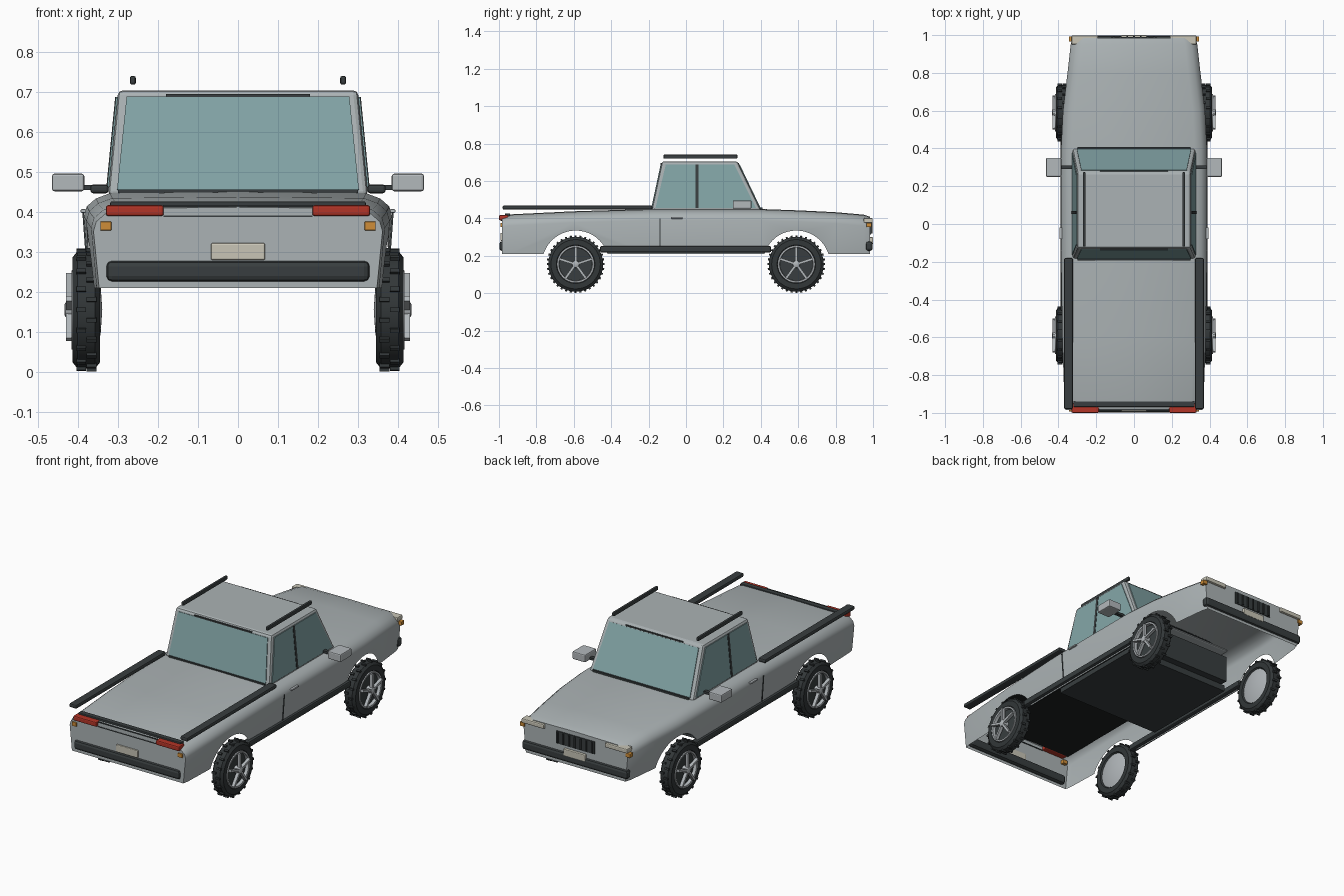
import bpy, bmesh, math
from mathutils import Vector, Matrix

if "Cube" in bpy.data.objects:
    bpy.data.objects.remove(bpy.data.objects["Cube"])


def material(name, r, g, b):
    m = bpy.data.materials.new(name)
    m.diffuse_color = (r, g, b, 1)
    m.use_nodes = True
    m.node_tree.nodes["Principled BSDF"].inputs["Base Color"].default_value = m.diffuse_color
    return m


PAINT = material("grey paint", .41, .45, .46)
GLASS = material("teal glass", .23, .38, .39)
TRIM = material("dark trim", .04, .048, .05)
RUBBER = material("tyre rubber", .032, .038, .04)
BLACK = material("black underside", .012, .014, .015)
SILVER = material("silver", .45, .48, .50)
RED = material("red lamp", .45, .035, .02)
AMBER = material("amber lamp", .62, .27, .04)
CREAM = material("cream", .58, .56, .47)


def add(name, bm, mat, smooth=None, bevel=0):
    bmesh.ops.recalc_face_normals(bm, faces=bm.faces)
    me = bpy.data.meshes.new(name)
    bm.to_mesh(me)
    bm.free()
    ob = bpy.data.objects.new(name, me)
    bpy.context.collection.objects.link(ob)
    me.materials.append(mat)
    if bevel:
        mod = ob.modifiers.new("bevel", 'BEVEL')
        mod.width, mod.segments = bevel, 2
    if smooth:
        shade(ob, smooth)
    return ob


def shade(ob, angle):
    bpy.ops.object.select_all(action='DESELECT')
    ob.select_set(True)
    bpy.context.view_layer.objects.active = ob
    bpy.ops.object.shade_smooth_by_angle(angle=math.radians(angle))


def box(name, x, y, z, mat, bevel=0, mirror=False):
    """Box from (min, max) ranges, optionally repeated on the other side."""
    for s in ((1, -1) if mirror else (1,)):
        bm = bmesh.new()
        bmesh.ops.create_cube(bm, size=1)
        for v in bm.verts:
            t = [r[0] + (c + .5) * (r[1] - r[0]) for c, r in zip(v.co, (x, y, z))]
            v.co = (t[0] * s, t[1], t[2])
        add(name + ("_left" if s < 0 else "_right" if mirror else ""), bm, mat, bevel=bevel)


def panel(name, pts, mat, thick=.008):
    bm = bmesh.new()
    bm.faces.new([bm.verts.new(p) for p in pts])
    ob = add(name, bm, mat)
    mod = ob.modifiers.new("thickness", 'SOLIDIFY')
    mod.thickness, mod.offset = thick, 0


def lathe(bm, profile, steps):
    """Revolve (x, radius) points around the x axis."""
    rings = []
    for k in range(steps):
        a = 2 * math.pi * k / steps
        rings.append([bm.verts.new((x, r * math.cos(a), r * math.sin(a))) for x, r in profile])
    for k in range(steps):
        p, q = rings[k], rings[(k + 1) % steps]
        for i in range(len(profile) - 1):
            bm.faces.new((p[i], p[i + 1], q[i + 1], q[i]))
    bmesh.ops.remove_doubles(bm, verts=bm.verts, dist=1e-5)


# Body shell: lofted stations of (y, half width, top height)
AXLE, WZ, ARCH = .59, .155, .18
stations = [(-.985, .362, .412), (-.95, .368, .421), (-.6, .38, .438), (-.2, .386, .45),
            (.4, .386, .45), (.6, .376, .443), (.8, .352, .433), (.95, .335, .42), (.985, .325, .408)]
bm = bmesh.new()
rows = []
for y, w, t in stations:
    half = [(w - .014, .21), (w, t - .06), (w - .007, t - .036), (w - .03, t - .016), (w - .065, t - .003)]
    pts = half + [(0, t)] + [(-x, z) for x, z in reversed(half)]
    rows.append([bm.verts.new((x, y, z)) for x, z in pts])
for a, b in zip(rows, rows[1:]):
    for i in range(len(a)):
        j = (i + 1) % len(a)
        bm.faces.new((a[i], a[j], b[j], b[i]))
bm.faces.new(rows[0])
bm.faces.new(rows[-1])
body = add("body_shell", bm, PAINT)

# Wheel arches cut through the sides
for y in (-AXLE, AXLE):
    bm = bmesh.new()
    lathe(bm, [(-.6, 0), (-.6, ARCH), (.6, ARCH), (.6, 0)], 48)
    bmesh.ops.translate(bm, verts=bm.verts, vec=(0, y, WZ))
    cutter = add("arch_cutter", bm, PAINT)
    cutter.hide_render = True
    cutter.hide_set(True)
    mod = body.modifiers.new("arch", 'BOOLEAN')
    mod.operation, mod.object, mod.solver = 'DIFFERENCE', cutter, 'EXACT'
dg = bpy.context.evaluated_depsgraph_get()
bm = bmesh.new()
bm.from_mesh(bpy.data.meshes.new_from_object(body.evaluated_get(dg)))
body.modifiers.clear()


# Open the underside, leaving a thin shell
def open_face(f):
    if all(abs(v.co.z - .21) < .001 for v in f.verts):
        return True
    return any(all(abs(math.hypot(v.co.y - y, v.co.z - WZ) - ARCH) < .003 for v in f.verts)
               for y in (-AXLE, AXLE))


bmesh.ops.delete(bm, geom=[f for f in bm.faces if open_face(f)], context='FACES')
bm.to_mesh(body.data)
bm.free()
shade(body, 35)

# Underside
box("cab_floor", (-.33, .33), (-.22, .36), (.215, .25), TRIM)
box("firewall", (-.31, .31), (.36, .40), (.25, .40), TRIM)
box("bed_underside", (-.335, .335), (-.95, -.2), (.39, .398), BLACK)

# Cab: tapered block with glass plates
Z0, Z1 = .44, .705


def mix(a, b, z):
    return a + (b - a) * (z - Z0) / (Z1 - Z0)


def side_x(z): return mix(.326, .30, z)
def rear_y(z): return mix(-.185, -.128, z)
def front_y(z): return mix(.402, .275, z)


bm = bmesh.new()
lo, hi = [[bm.verts.new((sx * side_x(z), f(z), z)) for sx, f in
           ((-1, rear_y), (1, rear_y), (1, front_y), (-1, front_y))] for z in (Z0, Z1)]
bm.faces.new(lo)
bm.faces.new(hi)
for i in range(4):
    j = (i + 1) % 4
    bm.faces.new((lo[i], lo[j], hi[j], hi[i]))
add("cab", bm, PAINT, bevel=.012)
a, b = .455, .688
for name, f in (("rear_window", rear_y), ("windscreen", front_y)):
    panel(name, [(-.303, f(a), a), (.303, f(a), a), (.279, f(b), b), (-.279, f(b), b)], GLASS)
for s in (-1, 1):
    def side(name, pts, mat, thick=.008):
        panel(name, [(s * side_x(z), y, z) for y, z in pts], mat, thick)
    side("rear_quarter_glass", [(-.163, a), (.052, a), (.052, b), (-.108, b)], GLASS)
    side("door_glass", [(.068, a), (.375, a), (.258, b), (.068, b)], GLASS)
    side("door_pillar", [(.052, a), (.068, a), (.068, b), (.052, b)], TRIM, .012)
    # Door seam just outside the body side
    panel("door_seam", [(s * x, y, z) for x, y, z in ((.377, -.142, .25), (.377, -.137, .25),
                                                       (.388, -.137, .40), (.388, -.142, .40))], TRIM, .004)
box("windscreen_cowl", (-.30, .30), (.39, .408), (.448, .458), TRIM)
box("rear_window_seal", (-.30, .30), (-.192, -.18), (.446, .456), TRIM)
box("windscreen_header", (-.18, .18), (.272, .284), (.69, .697), TRIM)
box("rear_header", (-.18, .18), (-.137, -.128), (.688, .696), TRIM)

# Rails, running boards, mirrors and handles
box("roof_rail", (.256, .271), (-.12, .275), (.719, .741), TRIM, .005, True)
box("bed_rail", (.324, .37), (-.98, -.18), (.447, .469), TRIM, .007, True)
box("tailgate_rail", (-.32, .32), (-.968, -.94), (.412, .426), TRIM, .003)
box("running_board", (.35, .389), (-.46, .455), (.218, .252), TRIM, .008, True)
box("mirror", (.385, .466), (.25, .35), (.452, .496), SILVER, .006, True)
box("mirror_arm", (.32, .39), (.29, .31), (.455, .468), TRIM, 0, True)
box("door_handle", (.38, .394), (-.08, -.018), (.398, .407), SILVER, .002, True)

# Both ends: bumpers, plates, lamps
for s, end in ((-1, "tail"), (1, "nose")):
    def ends(name, x, depth, z, mat, bevel=0, mirror=False):
        box(end + "_" + name, x, sorted((s * depth[0], s * depth[1])), z, mat, bevel, mirror)
    ends("bumper", (-.33, .33), (.96, .998), (.226, .278), TRIM, .014)
    ends("indicator", (.317, .345), (.965, .992), (.354, .376), AMBER, .002, True)
    if s < 0:
        ends("plate", (-.068, .068), (.98, .993), (.28, .322), CREAM, .004)
        ends("lamp", (.186, .331), (.95, 1.0), (.39, .417), RED, .006, True)
        ends("gate_seam", (-.186, .186), (.98, .988), (.387, .391), TRIM)
        ends("gate_top_seam", (-.186, .186), (.98, .988), (.412, .417), TRIM)
    else:
        ends("plate", (-.068, .068), (.98, 1.0), (.262, .30), CREAM, .004)
        ends("lamp", (.19, .331), (.95, .998), (.376, .402), CREAM, .006, True)
        ends("grille", (-.12, .12), (.98, .99), (.315, .385), TRIM)
        for k in range(7):
            x = -.108 + k * .036
            ends("grille_slat", (x - .004, x + .004), (.985, .996), (.32, .38), RUBBER)

# Wheels
for s in (-1, 1):
    for y in (-AXLE, AXLE):
        place = Matrix.Translation((s * .38, y, WZ)) @ Matrix.Diagonal((s, 1, 1, 1))

        def wheel_part(name, bm, mat, smooth=None):
            bm.transform(place)
            add(name, bm, mat, smooth)

        bm = bmesh.new()
        lathe(bm, [(-.024, .095), (-.034, .103), (-.034, .132), (-.022, .147), (.022, .147),
                   (.034, .132), (.034, .103), (.024, .095), (-.024, .095)], 40)
        wheel_part("tyre", bm, RUBBER, 30)
        # Tread blocks alternate either side of the centre line
        bm = bmesh.new()
        for k in range(36):
            m = (Matrix.Rotation(2 * math.pi * k / 36, 4, 'X')
                 @ Matrix.Translation(((.013 if k % 2 else -.013), 0, .148))
                 @ Matrix.Diagonal((.024, .011, .013, 1)))
            bmesh.ops.create_cube(bm, size=1, matrix=m)
        wheel_part("tread", bm, RUBBER)
        bm = bmesh.new()
        lathe(bm, [(.02, 0), (.02, .098), (.01, .098), (.01, 0)], 32)
        wheel_part("wheel_disc", bm, TRIM, 30)
        bm = bmesh.new()
        lathe(bm, [(-.04, 0), (-.036, .06), (-.026, .099), (.0, .099)], 32)
        wheel_part("inner_cover", bm, SILVER, 40)
        # Rim ring, five spokes and hub
        bm = bmesh.new()
        lathe(bm, [(.02, .088), (.037, .09), (.037, .099), (.02, .101)], 32)
        lathe(bm, [(.02, .02), (.052, .018), (.055, .012), (.055, 0)], 16)
        for k in range(5):
            m = (Matrix.Rotation(2 * math.pi * k / 5, 4, 'X')
                 @ Matrix.Translation((.042, 0, .05)) @ Matrix.Diagonal((.018, .013, .084, 1)))
            bmesh.ops.create_cube(bm, size=1, matrix=m)
        wheel_part("rim", bm, SILVER, 30)
